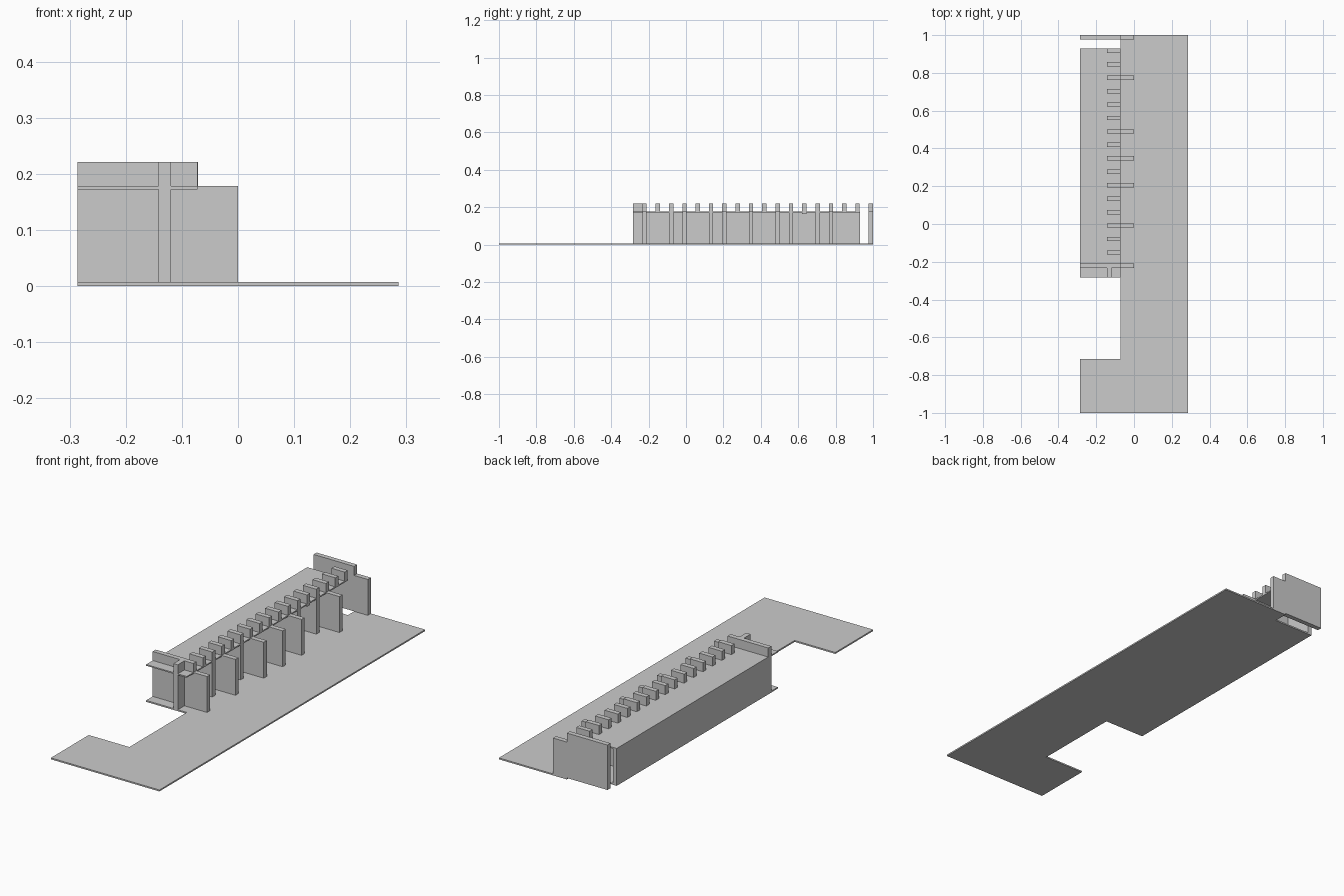
import bpy, bmesh

if "Cube" in bpy.data.objects:
    bpy.data.objects.remove(bpy.data.objects["Cube"])


def prism(name, pts, axis, lo, hi):
    """Extrude an outline along z (points are x,y) or y (points are x,z)."""
    bm = bmesh.new()
    place = (lambda p, t: (p[0], p[1], t)) if axis == 'z' else (lambda p, t: (p[0], t, p[1]))
    face = bm.faces.new([bm.verts.new(place(p, lo)) for p in pts])
    top = bmesh.ops.extrude_face_region(bm, geom=[face])['geom']
    shift = (0, 0, hi - lo) if axis == 'z' else (0, hi - lo, 0)
    bmesh.ops.translate(bm, vec=shift, verts=[g for g in top if isinstance(g, bmesh.types.BMVert)])
    bmesh.ops.recalc_face_normals(bm, faces=bm.faces)
    mesh = bpy.data.meshes.new(name)
    bm.to_mesh(mesh)
    bm.free()
    obj = bpy.data.objects.new(name, mesh)
    bpy.context.collection.objects.link(obj)
    return obj


def box(name, x0, x1, y0, y1, z0, z1):
    return prism(name, [(x0, y0), (x1, y0), (x1, y1), (x0, y1)], 'z', z0, z1)


BACK, EDGE, HALF = -0.286, -0.072, 0.286
FLOOR, SHELF0, SHELF, TOP = 0.007, 0.172, 0.178, 0.221
T = 0.0115           # half thickness of the fins
STEP = 0.0712        # fin spacing
END = 1 - T


def fin_y(k):
    return END - k * STEP


# Ground slab with side notch and narrow slot before the end wall
prism("ground_slab", [(BACK, -1), (HALF, -1), (HALF, 1), (EDGE, 1), (EDGE, 0.93),
                      (BACK, 0.93), (BACK, -0.283), (EDGE, -0.283),
                      (EDGE, -0.715), (BACK, -0.715)], 'z', 0, FLOOR)

# Upper deck and rear wall
y_part = fin_y(17)
box("upper_deck", BACK, EDGE, -0.283, 0.93, SHELF0, SHELF)
box("rear_wall", BACK, BACK + 0.02, y_part, 0.93, FLOOR, SHELF0)

# Stepped end walls
stepped = [(BACK, FLOOR), (0, FLOOR), (0, SHELF), (EDGE, SHELF), (EDGE, TOP), (BACK, TOP)]
prism("far_end_wall", stepped, 'y', 1 - 2 * T, 1)
prism("near_end_wall", stepped, 'y', y_part - T, y_part + T)

# Post dividing the open near end
box("near_divider", -0.142, -0.119, -0.283, y_part - T, FLOOR, TOP)

# Row of short fins on the deck
for k in range(1, 17):
    y = fin_y(k)
    bottom = 0.165 if k == 5 else SHELF
    box(f"deck_fin_{k}", -0.142, EDGE + (0.001 if k == 5 else 0), y - T, y + T, bottom, TOP)

# Partitions below the deck: long ones project, short ones stop at the deck edge
for k in (3, 7, 9, 11, 14):
    y = fin_y(k)
    prism(f"long_partition_{k}", [(BACK + 0.02, FLOOR), (0, FLOOR), (0, SHELF), (EDGE, SHELF),
                                  (EDGE, SHELF0), (BACK + 0.02, SHELF0)], 'y', y - T, y + T)
for k in (4, 6, 12, 15):
    y = fin_y(k)
    box(f"short_partition_{k}", BACK + 0.02, EDGE, y - T, y + T, FLOOR, SHELF0)
